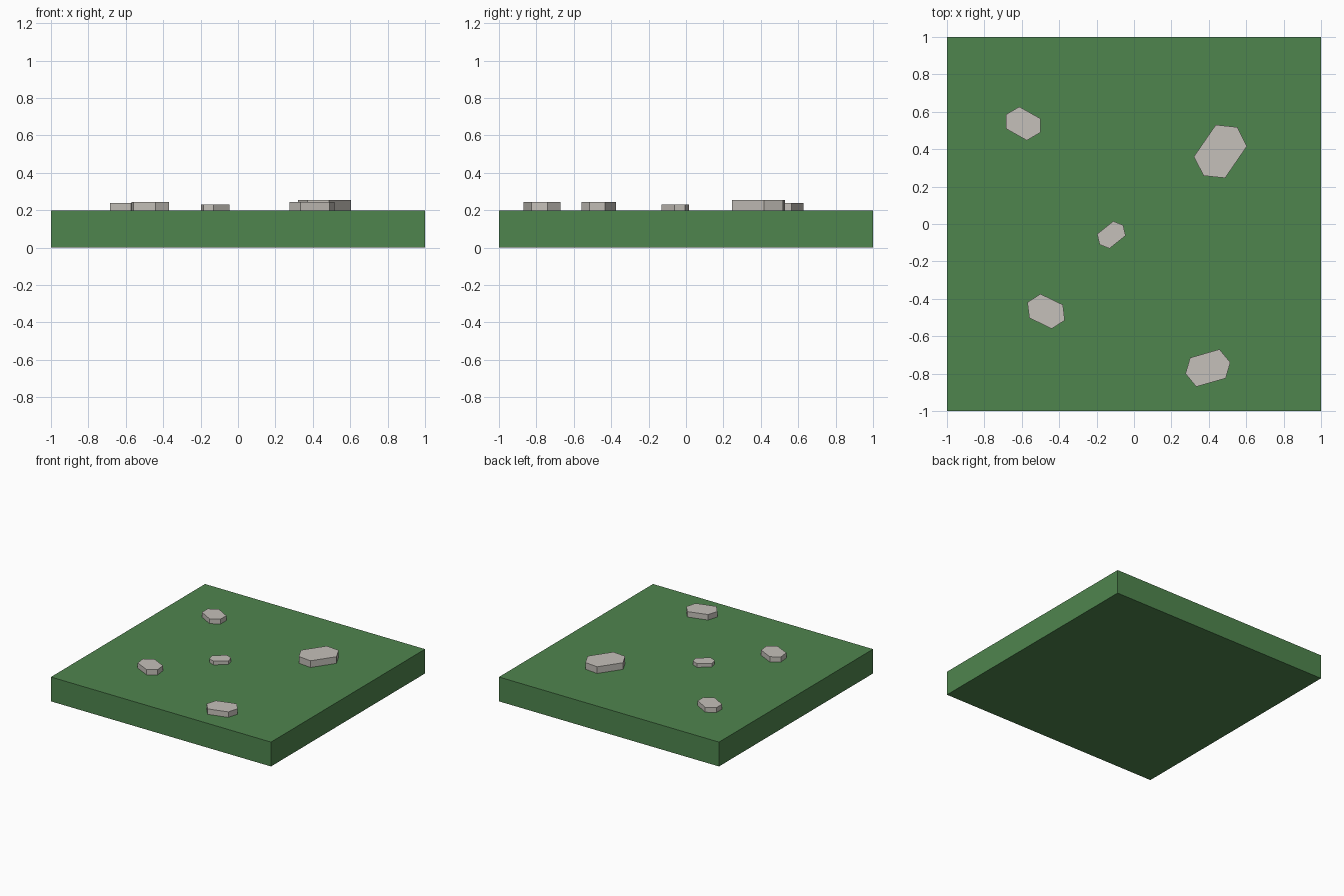
import bpy, bmesh
from mathutils import Vector

if "Cube" in bpy.data.objects:
    bpy.data.objects.remove(bpy.data.objects["Cube"])


def material(name, rgb):
    m = bpy.data.materials.new(name)
    m.diffuse_color = (*rgb, 1.0)
    m.use_nodes = True
    m.node_tree.nodes["Principled BSDF"].inputs["Base Color"].default_value = m.diffuse_color
    return m


def prism(name, outline, z0, z1, mat):
    """Flat-sided slab: an outline extruded straight up."""
    bm = bmesh.new()
    base = bm.faces.new([bm.verts.new((p.x, p.y, z0)) for p in outline])
    ext = bmesh.ops.extrude_face_region(bm, geom=[base], use_keep_orig=True)
    top = [v for v in ext["geom"] if isinstance(v, bmesh.types.BMVert)]
    bmesh.ops.translate(bm, verts=top, vec=(0, 0, z1 - z0))
    bmesh.ops.recalc_face_normals(bm, faces=bm.faces[:])
    mesh = bpy.data.meshes.new(name)
    bm.to_mesh(mesh)
    bm.free()
    mesh.materials.append(mat)
    obj = bpy.data.objects.new(name, mesh)
    bpy.context.collection.objects.link(obj)
    return obj


grass = material("grass_green", (0.078, 0.235, 0.076))
stone = material("stone_grey", (0.558, 0.53, 0.487))

# Square grass tile
TOP = 0.2
corners = [Vector(c) for c in ((-1, -1), (1, -1), (1, 1), (-1, 1))]
prism("grass_tile", corners, 0.0, TOP, grass)

# Stones: centre, height, and half a hexagon (the other half is its point mirror)
stones = [
    ((-0.593, 0.537), 0.04, ((-0.02, 0.09), (0.092, 0.027), (0.092, -0.048))),
    ((0.462, 0.388), 0.055, ((-0.025, 0.142), (0.09, 0.13), (0.142, 0.028))),
    ((-0.121, -0.058), 0.03, ((0.01, 0.073), (0.063, 0.052), (0.076, -0.004))),
    ((-0.47, -0.467), 0.043, ((-0.03, 0.093), (0.09, 0.035), (0.10, -0.048))),
    ((0.395, -0.77), 0.045, ((0.062, 0.1), (0.12, 0.03), (0.095, -0.055))),
]
for i, (centre, height, half) in enumerate(stones, 1):
    c = Vector(centre)
    outline = [c + s * Vector(p) for s in (1, -1) for p in half]
    prism(f"stone_{i}", outline, TOP, TOP + height, stone)
